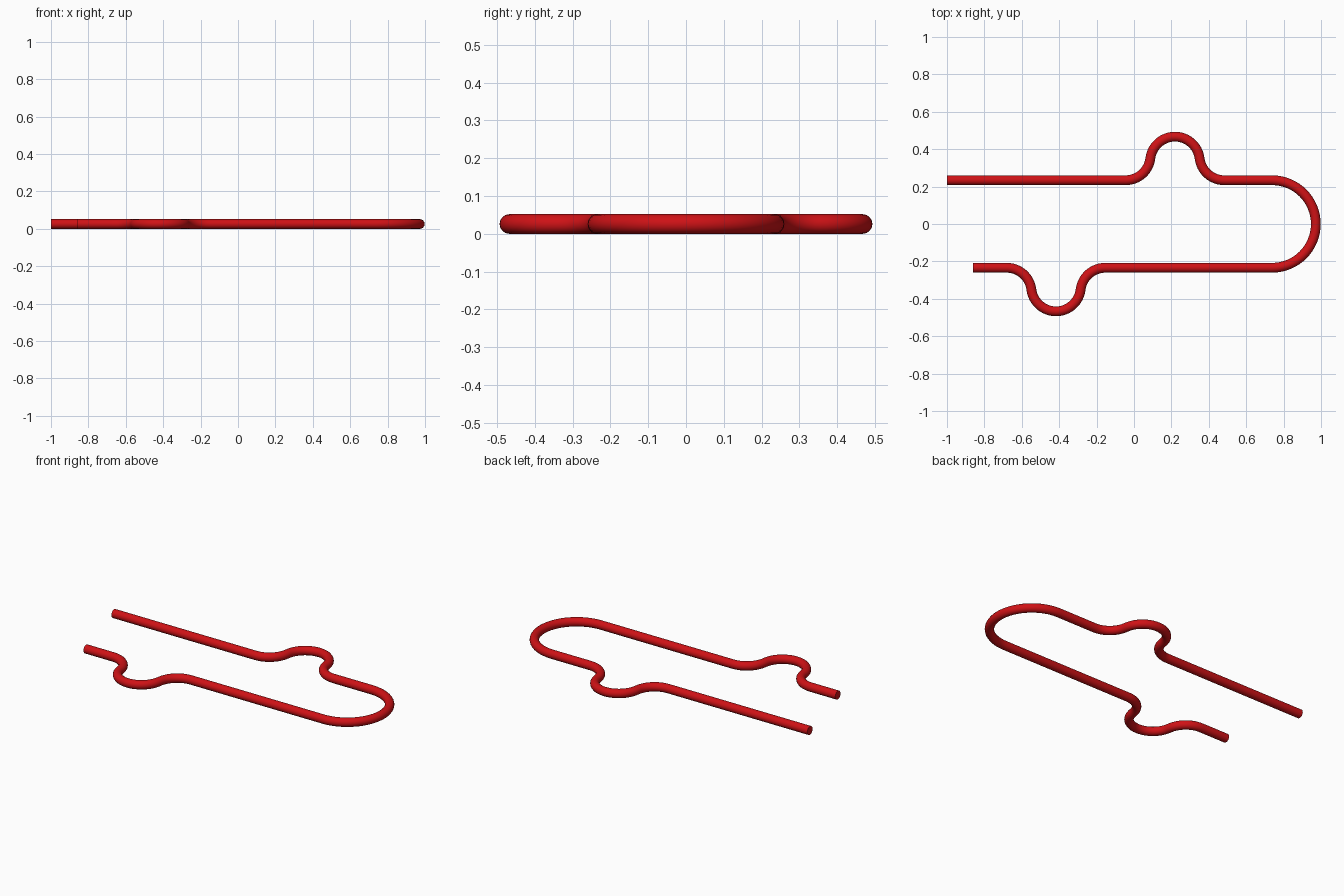
import bpy
from math import sin, cos, pi, radians

cube = bpy.data.objects.get("Cube")
if cube:
    bpy.data.objects.remove(cube)

TUBE = 0.026      # tube radius
HALF = 0.234      # half the distance between the two straight runs
BEND_X = 0.738    # centre of the large end bend
TURN = radians(83)
RISE = 0.233      # sideways height of each bump
R = RISE / (2 * (1 - cos(TURN)))   # radius of bump and fillets

red = bpy.data.materials.new("red")
red.use_nodes = True
colour = (0.62, 0.006, 0.008, 1)
red.diffuse_color = colour
bsdf = red.node_tree.nodes["Principled BSDF"]
bsdf.inputs["Base Color"].default_value = colour
bsdf.inputs["Roughness"].default_value = 0.5


def arc(cx, cy, r, start, end, steps):
    return [(cx + r * cos(start + (end - start) * i / steps),
             cy + r * sin(start + (end - start) * i / steps)) for i in range(steps + 1)]


def bump(x):
    """Fillet, crown, fillet: a rounded outward detour, from left to right."""
    dx = 2 * R * sin(TURN)
    base = HALF + R
    crown = HALF + RISE - R
    return (arc(x - dx, base, R, -pi / 2, -pi / 2 + TURN, 12)
            + arc(x, crown, R, pi / 2 + TURN, pi / 2 - TURN, 24)[1:]
            + arc(x + dx, base, R, -pi / 2 - TURN, -pi / 2, 12)[1:])


# Centre line: back run, end bend, front run
path = [(-1.0, HALF)] + bump(0.219)
path += arc(BEND_X, 0, HALF, pi / 2, -pi / 2, 32)
path += [(x, -y) for x, y in reversed(bump(-0.417))] + [(-0.861, -HALF)]

# Round tube swept along the centre line
curve = bpy.data.curves.new("bent_tube", "CURVE")
curve.dimensions = "3D"
curve.bevel_depth = TUBE
curve.bevel_resolution = 6
curve.use_fill_caps = True
spline = curve.splines.new("POLY")
spline.points.add(len(path) - 1)
for point, (x, y) in zip(spline.points, path):
    point.co = (x, y, TUBE, 1)
curve.materials.append(red)
tube = bpy.data.objects.new("bent_tube", curve)
bpy.context.collection.objects.link(tube)

# Solid mesh with smooth sides and crisp ends
bpy.ops.object.select_all(action="DESELECT")
tube.select_set(True)
bpy.context.view_layer.objects.active = tube
bpy.ops.object.convert(target="MESH")
bpy.ops.object.shade_smooth_by_angle(angle=radians(40))
